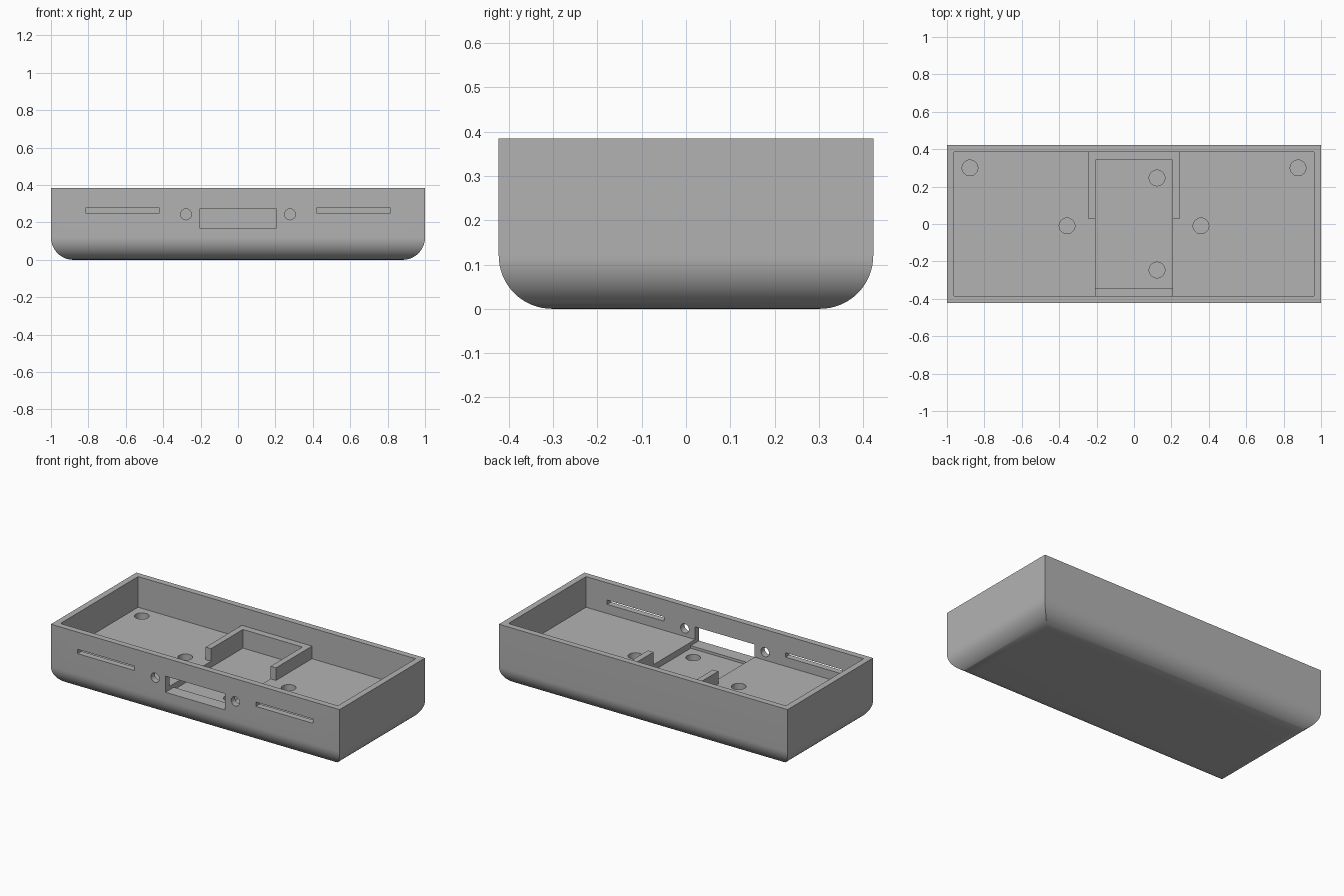
import bpy, bmesh, math
from mathutils import Matrix, Vector

cube = bpy.data.objects.get("Cube")
if cube:
    bpy.data.objects.remove(cube, do_unlink=True)

# Overall sizes
HALF_X, HALF_Y, HEIGHT = 1.0, 0.423, 0.385
WALL, ROUND = 0.0385, 0.12
FLOOR, POCKET = 0.193, 0.155
OPEN_LOW, OPEN_TOP = 0.171, 0.272
OPEN_X = 0.206

grey = bpy.data.materials.new("plain_grey")
grey.use_nodes = True
colour = (0.45, 0.45, 0.45, 1)
grey.diffuse_color = colour
grey.node_tree.nodes["Principled BSDF"].inputs["Base Color"].default_value = colour


def make_object(name, bm):
    bmesh.ops.recalc_face_normals(bm, faces=bm.faces)
    mesh = bpy.data.meshes.new(name)
    bm.to_mesh(mesh)
    bm.free()
    mesh.materials.append(grey)
    obj = bpy.data.objects.new(name, mesh)
    bpy.context.collection.objects.link(obj)
    return obj


def box(name, low, high):
    low, high = Vector(low), Vector(high)
    bm = bmesh.new()
    bmesh.ops.create_cube(bm, size=1, matrix=Matrix.Translation((low + high) / 2)
                          @ Matrix.Diagonal((*(high - low), 1)))
    return make_object(name, bm)


def cylinder(name, centre, radius, depth, along_y=False):
    turn = Matrix.Rotation(math.pi / 2 if along_y else 0, 4, 'X')
    bm = bmesh.new()
    bmesh.ops.create_cone(bm, cap_ends=True, segments=40, radius1=radius, radius2=radius,
                          depth=depth, matrix=Matrix.Translation(centre) @ turn)
    return make_object(name, bm)


def combine(target, tool, operation='DIFFERENCE'):
    mod = target.modifiers.new("combine", 'BOOLEAN')
    mod.operation, mod.solver, mod.object = operation, 'EXACT', tool
    bpy.context.view_layer.objects.active = target
    bpy.ops.object.modifier_apply(modifier=mod.name)
    bpy.data.objects.remove(tool, do_unlink=True)


def rounded_tray(name, steps=16):
    """Rectangles stacked up a quarter-circle profile, then straight to the rim."""
    profile = []
    for i in range(steps + 1):
        a = math.pi / 2 * i / steps
        profile.append((ROUND * (1 - math.sin(a)), ROUND * (1 - math.cos(a))))
    profile.append((0, HEIGHT))
    bm = bmesh.new()
    rings = []
    for inset, z in profile:
        x, y = HALF_X - inset, HALF_Y - inset
        rings.append([bm.verts.new((sx * x, sy * y, z))
                      for sx, sy in ((-1, -1), (1, -1), (1, 1), (-1, 1))])
    for lower, upper in zip(rings, rings[1:]):
        for i in range(4):
            j = (i + 1) % 4
            bm.faces.new((lower[i], lower[j], upper[j], upper[i]))
    bm.faces.new(rings[0])
    bm.faces.new(rings[-1])
    return make_object(name, bm)


# Tray body with its open cavity
tray = rounded_tray("tray")
in_x, in_y = HALF_X - WALL, HALF_Y - WALL
combine(tray, box("cavity", (-in_x, -in_y, FLOOR), (in_x, in_y, HEIGHT + 0.2)))

# Raised bracket against the back wall, hollowed by the sunken pocket
bracket_x = OPEN_X + 0.0375
combine(tray, box("bracket", (-bracket_x, 0.028, FLOOR - 0.01),
                  (bracket_x, in_y + 0.01, OPEN_TOP)), 'UNION')
combine(tray, box("pocket", (-OPEN_X, -0.341, POCKET), (OPEN_X, 0.343, HEIGHT + 0.1)))

# Front window, running through the wall into the pocket
combine(tray, box("window", (-OPEN_X, -0.6, OPEN_LOW), (OPEN_X, -0.3, OPEN_TOP)))

# Front slots and round holes on both sides
for side in (-1, 1):
    near, far = sorted((side * 0.42, side * 0.815))
    combine(tray, box("slot", (near, -0.6, 0.25), (far, -0.3, 0.277)))
    combine(tray, cylinder("front_hole", (side * 0.278, -0.42, 0.243), 0.029, 0.2, True))

# Blind round holes in the floor and in the pocket
for x, y, top in ((-0.877, 0.3, FLOOR), (0.877, 0.3, FLOOR), (-0.358, -0.01, FLOOR),
                  (0.358, -0.01, FLOOR), (0.123, 0.246, POCKET), (0.123, -0.246, POCKET)):
    combine(tray, cylinder("floor_hole", (x, y, top), 0.042, 0.19))

# Smooth the rounded parts, keep edges sharp
bpy.ops.object.select_all(action='DESELECT')
tray.select_set(True)
bpy.context.view_layer.objects.active = tray
bpy.ops.object.shade_smooth_by_angle(angle=math.radians(30))
